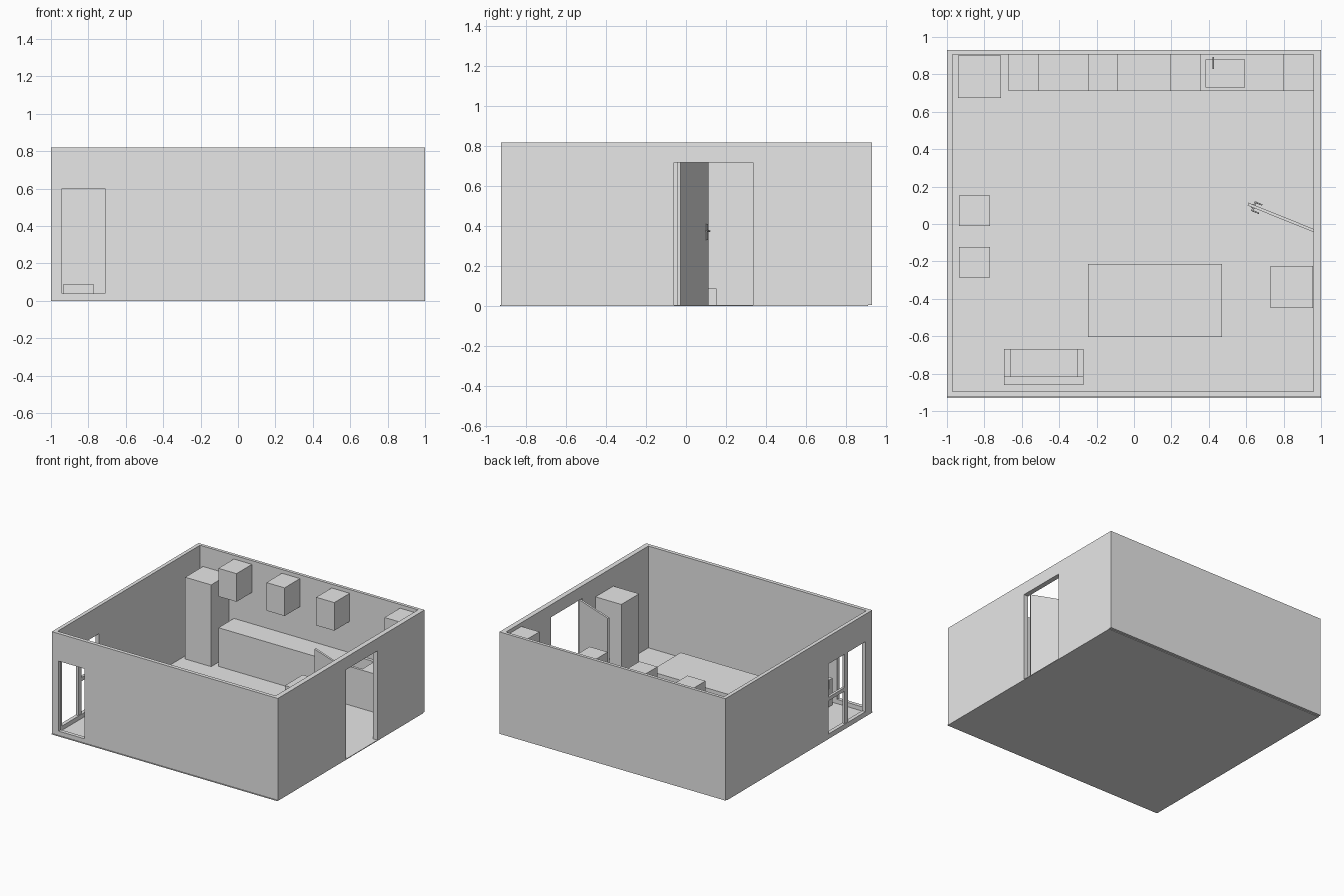
import bpy, bmesh, math
from mathutils import Matrix, Vector

cube = bpy.data.objects.get("Cube")
if cube:
    bpy.data.objects.remove(cube, do_unlink=True)

grey = bpy.data.materials.new("plain_grey")
grey.use_nodes = True
grey.diffuse_color = (0.8, 0.8, 0.8, 1)
grey.node_tree.nodes["Principled BSDF"].inputs["Base Color"].default_value = (0.8, 0.8, 0.8, 1)


def finish(name, bm):
    mesh = bpy.data.meshes.new(name)
    bm.to_mesh(mesh)
    bm.free()
    mesh.materials.append(grey)
    ob = bpy.data.objects.new(name, mesh)
    bpy.context.collection.objects.link(ob)
    return ob


def box(name, x, y, z, matrix=None):
    """Axis-aligned box from three (low, high) ranges."""
    bm = bmesh.new()
    bmesh.ops.create_cube(bm, size=1)
    for v in bm.verts:
        v.co = Vector([r[0] if c < 0 else r[1] for c, r in zip(v.co, (x, y, z))])
    if matrix:
        bm.transform(matrix)
    return finish(name, bm)


def rod(name, start, end, radius, matrix=None):
    """Cylinder between two points."""
    a, b = Vector(start), Vector(end)
    d = b - a
    bm = bmesh.new()
    bmesh.ops.create_cone(bm, cap_ends=True, segments=12, radius1=radius,
                          radius2=radius, depth=d.length)
    bm.transform(Matrix.Translation((a + b) / 2) @ d.to_track_quat("Z", "Y").to_matrix().to_4x4())
    if matrix:
        bm.transform(matrix)
    return finish(name, bm)


def cut(ob, *cutters):
    """Subtract the cutters and bake the result."""
    for c in cutters:
        mod = ob.modifiers.new("cut", "BOOLEAN")
        mod.operation, mod.solver, mod.object = "DIFFERENCE", "EXACT", c
    deps = bpy.context.evaluated_depsgraph_get()
    mesh = bpy.data.meshes.new_from_object(ob.evaluated_get(deps))
    ob.modifiers.clear()
    ob.data = mesh
    for c in cutters:
        bpy.data.objects.remove(c, do_unlink=True)


# Room shell
box("floor", (-1, 1), (-0.93, 0.91), (0, 0.006))
walls = box("walls", (-1, 1), (-0.925, 0.93), (0.005, 0.82))
cut(walls,
    box("room_cutter", (-0.97, 0.96), (-0.895, 0.905), (-0.1, 1)),
    box("front_window_cutter", (-0.94, -0.71), (-1.1, -0.8), (0.04, 0.6)),
    box("side_window_cutter", (-1.1, -0.9), (-0.84, -0.37), (0.04, 0.6)),
    box("doorway_cutter", (0.9, 1.1), (-0.06, 0.335), (-0.1, 0.72)))

# Side window bars
box("window_post", (-0.995, -0.975), (-0.625, -0.585), (0.04, 0.6))
box("window_rail", (-0.995, -0.975), (-0.585, -0.37), (0.3, 0.33))

# Open door with handles on both faces
swing = Matrix.Translation((0.96, -0.035, 0)) @ Matrix.Rotation(math.radians(158), 4, "Z")
box("door", (0, 0.377), (-0.008, 0.008), (0.006, 0.72), swing)
for side, label in ((-1, "outer"), (1, "inner")):
    box(label + "_handle_plate", (0.335, 0.355),
        sorted((side * 0.008, side * 0.012)), (0.33, 0.41), swing)
    rod(label + "_handle_stem", (0.345, side * 0.01, 0.375),
        (0.345, side * 0.026, 0.375), 0.005, swing)
    rod(label + "_handle_lever", (0.35, side * 0.024, 0.375),
        (0.305, side * 0.024, 0.375), 0.004, swing)

# Kitchen row
box("fridge", (-0.94, -0.71), (0.675, 0.9), (0.006, 0.66))
counter = box("counter", (-0.67, 0.96), (0.71, 0.905), (0.006, 0.315))
cut(counter, box("sink_cutter", (0.385, 0.59), (0.73, 0.88), (0.22, 0.5)))
rod("sink_drain", (0.485, 0.805, 0.218), (0.485, 0.805, 0.223), 0.008)
rod("tap_stem", (0.425, 0.89, 0.31), (0.425, 0.89, 0.375), 0.004)
rod("tap_spout", (0.425, 0.894, 0.375), (0.425, 0.83, 0.375), 0.004)
for i, x in enumerate((-0.67, -0.245, 0.195, 0.8)):
    box("wall_cabinet_%d" % (i + 1), (x, x + 0.16), (0.71, 0.905), (0.565, 0.79))

# Wardrobe and stools
box("wardrobe", (0.73, 0.958), (-0.45, -0.225), (0.006, 0.67))
for label, y in (("front", -0.285), ("back", -0.01)):
    box(label + "_stool", (-0.935, -0.77), (y, y + 0.163), (0.006, 0.087))

# Table
box("table_top", (-0.245, 0.47), (-0.605, -0.215), (0.18, 0.21))
for x in (-0.235, 0.43):
    for y in (-0.595, -0.255):
        box("table_leg", (x, x + 0.03), (y, y + 0.03), (0.006, 0.18))

# Sofa
box("sofa_back", (-0.695, -0.27), (-0.86, -0.815), (0.006, 0.22))
box("sofa_seat", (-0.66, -0.305), (-0.815, -0.667), (0.006, 0.1))
for label, x in (("right", -0.695), ("left", -0.305)):
    box(label + "_sofa_arm", (x, x + 0.035), (-0.815, -0.667), (0.006, 0.15))
